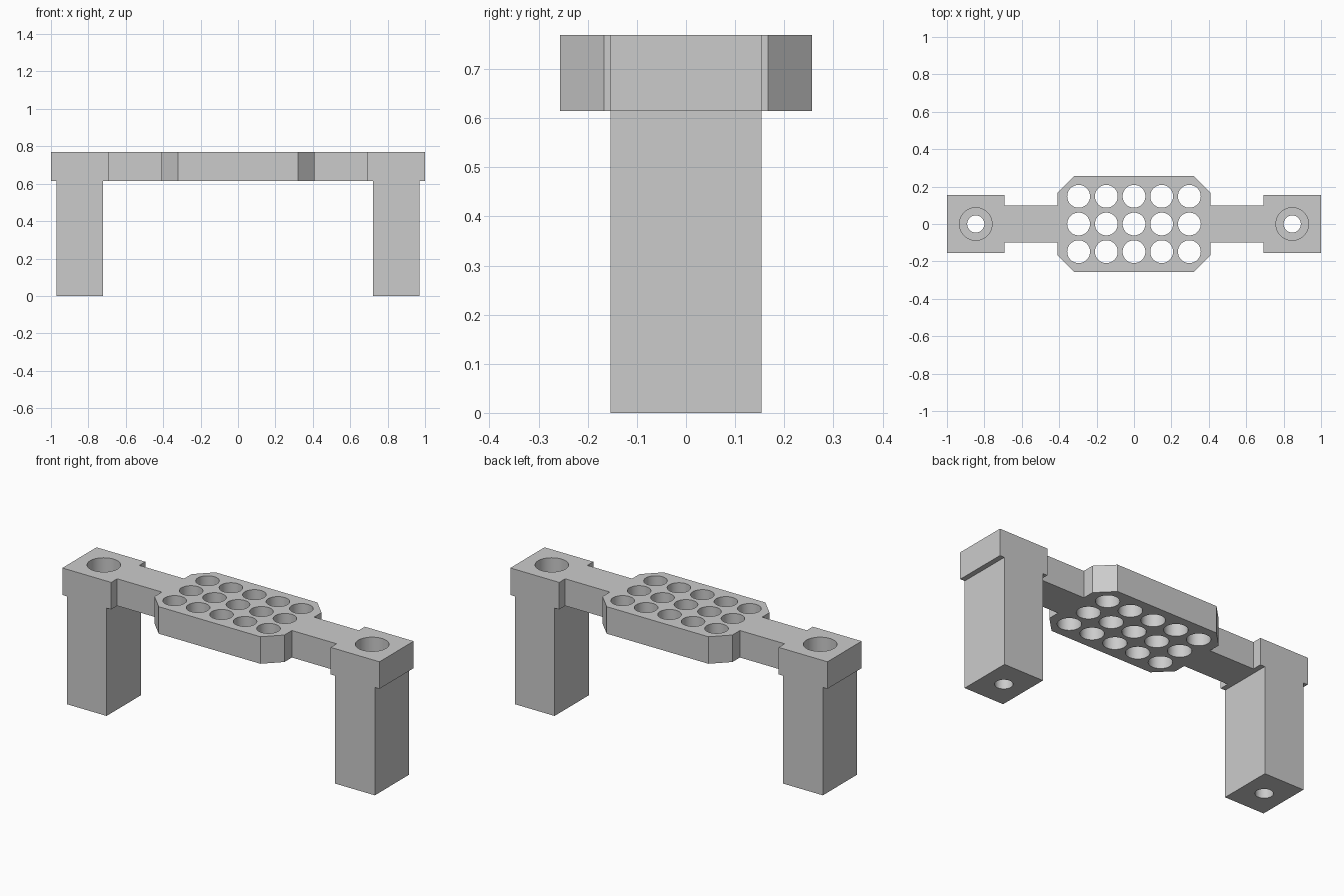
import bpy
import bmesh
from mathutils import Matrix, Vector

cube = bpy.data.objects.get("Cube")
if cube:
    bpy.data.objects.remove(cube, do_unlink=True)

TOP, UNDER = 0.769, 0.615
END_X = 0.846          # centre of each end block and leg

grey = bpy.data.materials.new("light grey")
grey.use_nodes = True
grey.diffuse_color = (0.6, 0.6, 0.6, 1)
grey.node_tree.nodes["Principled BSDF"].inputs["Base Color"].default_value = (0.6, 0.6, 0.6, 1)


def make_object(name, bm):
    bmesh.ops.recalc_face_normals(bm, faces=bm.faces)
    mesh = bpy.data.meshes.new(name)
    bm.to_mesh(mesh)
    bm.free()
    mesh.materials.append(grey)
    obj = bpy.data.objects.new(name, mesh)
    bpy.context.collection.objects.link(obj)
    return obj


def add_cylinder(bm, x, y, radius, z0, z1):
    bmesh.ops.create_cone(bm, cap_ends=True, segments=48, radius1=radius, radius2=radius,
                          depth=z1 - z0, matrix=Matrix.Translation((x, y, (z0 + z1) / 2)))


# Flat bridge: a quarter outline mirrored to all four sides, then extruded
quarter = [(1.0, 0.154), (0.692, 0.154), (0.692, 0.1), (0.41, 0.1),
           (0.41, 0.167), (0.321, 0.256)]
half = quarter + [(-x, y) for x, y in reversed(quarter)]
outline = half + [(x, -y) for x, y in reversed(half)]
bm = bmesh.new()
face = bm.faces.new([bm.verts.new((x, y, UNDER)) for x, y in outline])
extruded = bmesh.ops.extrude_face_region(bm, geom=[face])["geom"]
bmesh.ops.translate(bm, vec=Vector((0, 0, TOP - UNDER)),
                    verts=[v for v in extruded if isinstance(v, bmesh.types.BMVert)])
bridge = make_object("bridge_with_legs", bm)

# Legs, flush with the end blocks at front and back, running up into them
bm = bmesh.new()
for side in (-1, 1):
    leg_height = UNDER + 0.08
    bmesh.ops.create_cube(bm, size=1, matrix=Matrix.Translation((side * END_X, 0, leg_height / 2))
                          @ Matrix.Diagonal((0.25, 0.308, leg_height, 1)))
legs = make_object("leg_blocks", bm)

# Through holes: grid in the middle plate and a narrow bolt hole in each leg
bm = bmesh.new()
for column in range(-2, 3):
    for row in (-1, 0, 1):
        add_cylinder(bm, column * 0.148, row * 0.148, 0.061, UNDER - 0.1, TOP + 0.1)
for side in (-1, 1):
    add_cylinder(bm, side * END_X, 0, 0.046, -0.1, TOP + 0.1)
holes = make_object("hole_cutter", bm)

# Wide bolt-head wells from the top
bm = bmesh.new()
for side in (-1, 1):
    add_cylinder(bm, side * END_X, 0, 0.087, 0.154, TOP + 0.1)
wells = make_object("well_cutter", bm)

for helper, operation in ((legs, 'UNION'), (wells, 'DIFFERENCE'), (holes, 'DIFFERENCE')):
    mod = bridge.modifiers.new(helper.name, 'BOOLEAN')
    mod.operation = operation
    mod.solver = 'EXACT'
    mod.object = helper

# Bake the cuts, then drop the helpers
depsgraph = bpy.context.evaluated_depsgraph_get()
baked = bpy.data.meshes.new_from_object(bridge.evaluated_get(depsgraph))
bridge.modifiers.clear()
bridge.data = baked
for helper in (legs, wells, holes):
    bpy.data.objects.remove(helper, do_unlink=True)

# Smooth hole walls, sharp edges elsewhere
bpy.ops.object.select_all(action='DESELECT')
bridge.select_set(True)
bpy.context.view_layer.objects.active = bridge
bpy.ops.object.shade_smooth_by_angle(angle=0.5)
